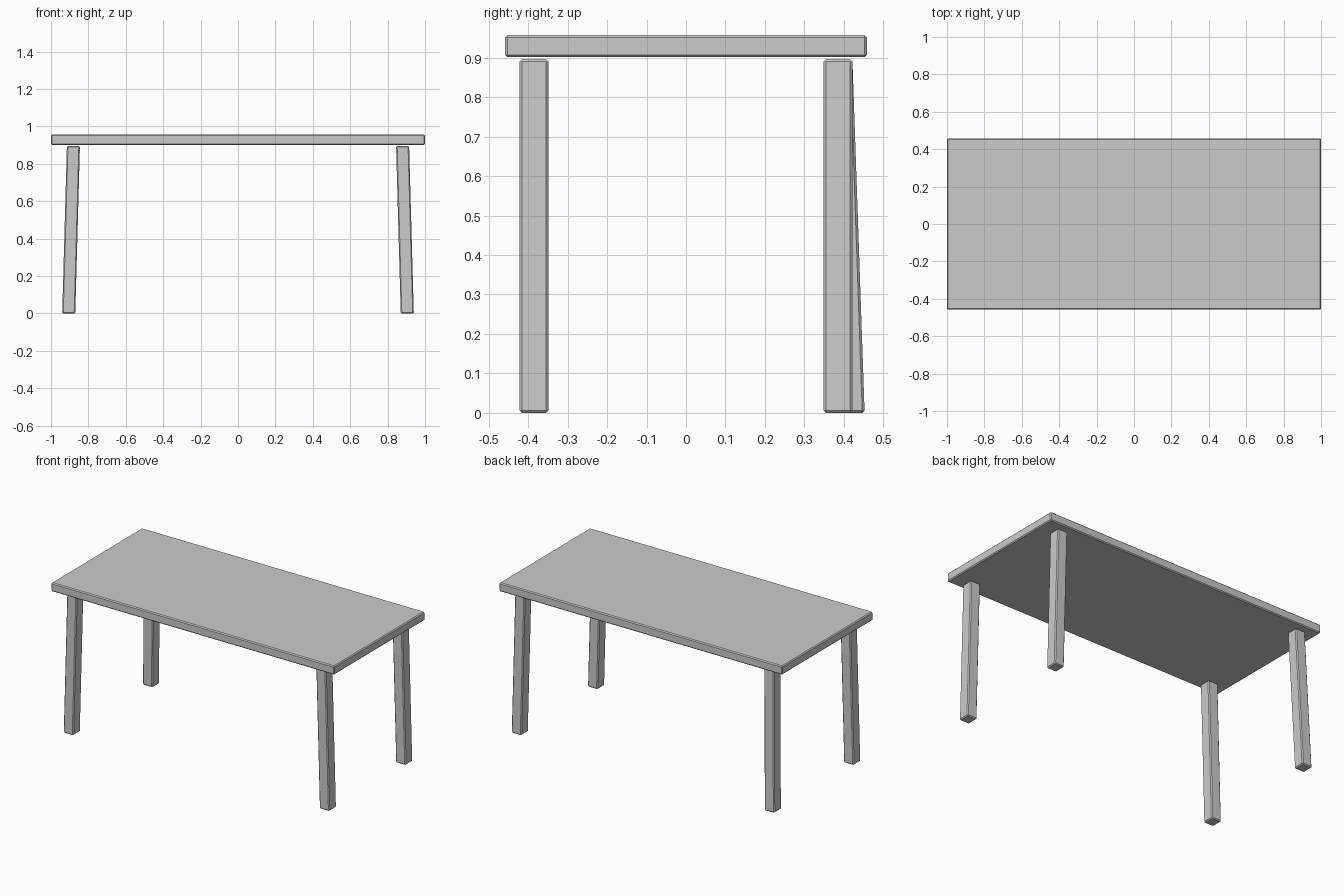
import bpy
import bmesh
from mathutils import Vector

if "Cube" in bpy.data.objects:
    bpy.data.objects.remove(bpy.data.objects["Cube"])


def chamfered_block(name, size, bottom, top, chamfer=0.006):
    """Box of the given width and depth running from bottom centre to top centre."""
    bottom, top = Vector(bottom), Vector(top)
    bm = bmesh.new()
    bmesh.ops.create_cube(bm, size=1)
    for v in bm.verts:
        centre = top if v.co.z > 0 else bottom
        v.co = centre + Vector((v.co.x * size[0], v.co.y * size[1], 0))
    bmesh.ops.bevel(bm, geom=bm.edges[:], offset=chamfer, segments=1,
                    affect='EDGES', profile=0.5)
    mesh = bpy.data.meshes.new(name)
    bm.to_mesh(mesh)
    bm.free()
    obj = bpy.data.objects.new(name, mesh)
    bpy.context.collection.objects.link(obj)
    return obj


# Tabletop slab
chamfered_block("tabletop", (2.0, 0.916), (0, 0, 0.901), (0, 0, 0.957))

# Legs splay outward along x; the back left one also leans backward
for side, sx in (("left", -1), ("right", 1)):
    for end, sy in (("front", -1), ("back", 1)):
        lean = 0.031 if (side, end) == ("left", "back") else 0
        chamfered_block(f"{end}_{side}_leg", (0.07, 0.073),
                        (sx * 0.905, sy * 0.385 + lean, 0),
                        (sx * 0.88, sy * 0.385, 0.896))
